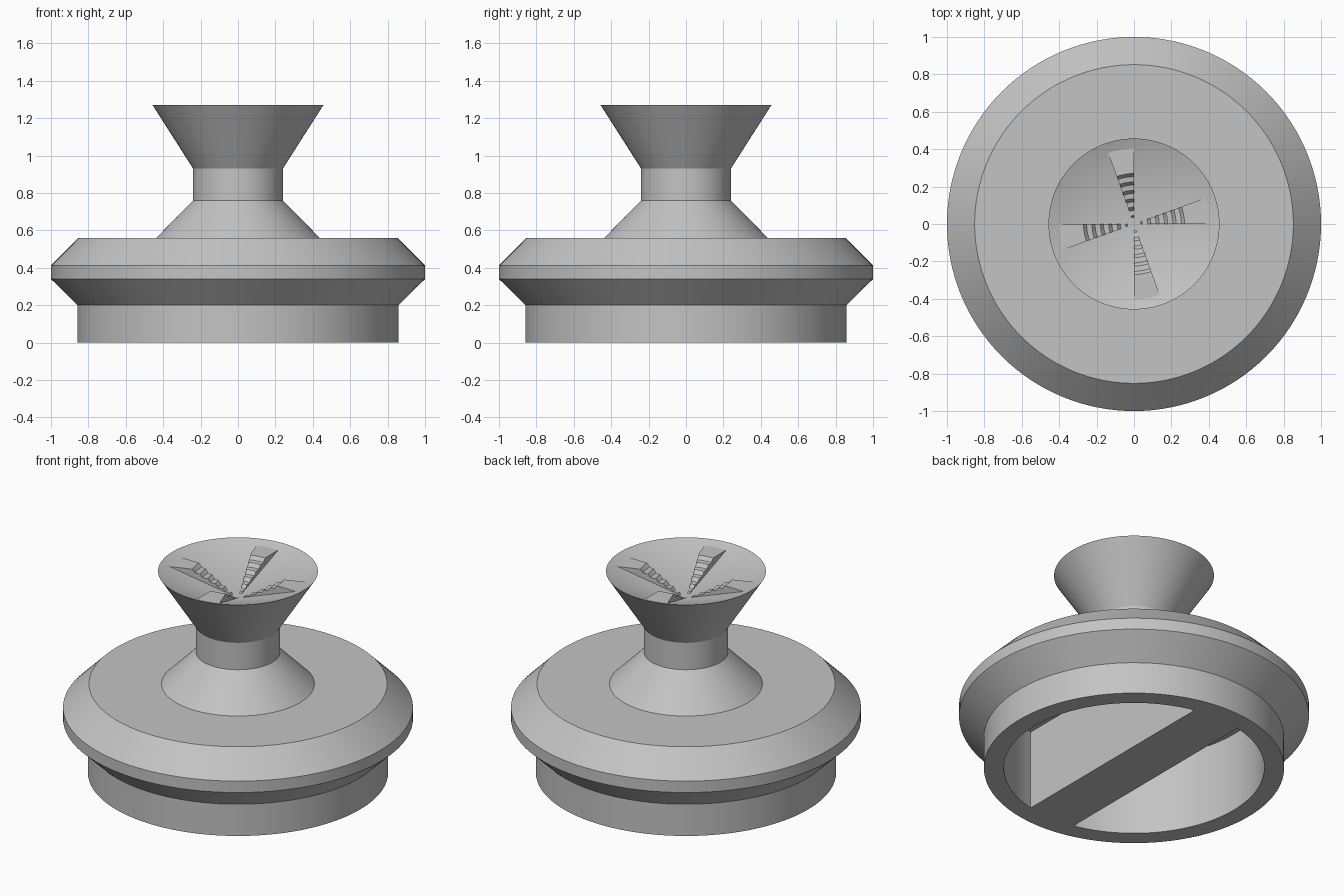
import bpy, bmesh
from math import sin, cos, pi, radians, asin

if "Cube" in bpy.data.objects:
    bpy.data.objects.remove(bpy.data.objects["Cube"])

SEGMENTS = 128
RIM_R, RIM_Z, BOWL_Z = 0.457, 1.27, 1.10
CAVITY_R, CAVITY_Z, BAR_HALF = 0.745, 0.5, 0.16

grey = bpy.data.materials.new("plain_grey")
grey.use_nodes = True
colour = (0.55, 0.55, 0.55, 1)
grey.diffuse_color = colour
grey.node_tree.nodes["Principled BSDF"].inputs["Base Color"].default_value = colour


def finish(bm, name, smooth=True):
    """Turn a bmesh into a named grey object."""
    bmesh.ops.remove_doubles(bm, verts=bm.verts, dist=1e-5)
    bmesh.ops.recalc_face_normals(bm, faces=bm.faces)
    mesh = bpy.data.meshes.new(name)
    bm.to_mesh(mesh)
    bm.free()
    mesh.materials.append(grey)
    obj = bpy.data.objects.new(name, mesh)
    bpy.context.collection.objects.link(obj)
    if smooth:
        bpy.ops.object.select_all(action="DESELECT")
        obj.select_set(True)
        bpy.context.view_layer.objects.active = obj
        bpy.ops.object.shade_smooth_by_angle(angle=radians(20))
    return obj


def sweep(bm, profile, start, angle, steps):
    """Sweep an (r, z) profile around z; return the rings of vertices."""
    rings = []
    for i in range(steps + 1):
        a = start + angle * i / steps
        rings.append([bm.verts.new((r * cos(a), r * sin(a), z)) for r, z in profile])
    return rings


def skin(bm, rings, closed):
    n = len(rings[0])
    for a, b in zip(rings, rings[1:]):
        for j in range(n if closed else n - 1):
            k = (j + 1) % n
            bm.faces.new((a[j], a[k], b[k], b[j]))


# Lid body with hollow underside, neck and flared knob with a conical bowl
body = [(0, CAVITY_Z), (CAVITY_R, CAVITY_Z), (CAVITY_R, 0), (0.858, 0),
        (0.858, 0.2), (1, 0.34), (1, 0.412), (0.852, 0.56), (0.437, 0.56),
        (0.24, 0.76), (0.24, 0.93), (RIM_R, RIM_Z), (0, BOWL_Z)]
bm = bmesh.new()
skin(bm, sweep(bm, body, 0, 2 * pi, SEGMENTS), False)
bmesh.ops.dissolve_degenerate(bm, dist=1e-5, edges=bm.edges)
finish(bm, "lid_body")

# Bar across the hollow underside, with ends following the round wall
bm = bmesh.new()
half = asin(BAR_HALF / CAVITY_R)
outline = []
for centre in (pi / 2, -pi / 2):
    for i in range(9):
        a = centre - half + 2 * half * i / 8
        outline.append(bm.verts.new((CAVITY_R * cos(a), CAVITY_R * sin(a), 0)))
base = bm.faces.new(outline)
top = bmesh.ops.extrude_face_region(bm, geom=[base])["geom"]
bmesh.ops.translate(bm, vec=(0, 0, CAVITY_Z),
                    verts=[v for v in top if isinstance(v, bmesh.types.BMVert)])
finish(bm, "underside_bar")

# Four small stepped wedges climbing from the middle of the bowl
STEPS, STAIR_R, STAIR_TOP = 6, 0.27, 1.25
tread, rise = STAIR_R / STEPS, (STAIR_TOP - BOWL_Z) / STEPS
slope = (RIM_Z - BOWL_Z) / RIM_R
meet = (STAIR_TOP - BOWL_Z) / slope
stair = [(0.002, BOWL_Z - 0.01), (0.002, BOWL_Z + 0.003)]
for s in range(1, STEPS + 1):
    z = BOWL_Z + s * rise
    stair += [(s * tread - 0.017, z - rise + 0.003), (s * tread, z)]
stair += [(meet, STAIR_TOP), (meet, STAIR_TOP - 0.01)]
for n, side in enumerate(("left", "back", "right", "front")):
    bm = bmesh.new()
    rings = sweep(bm, stair, n * pi / 2, radians(20), 7)
    skin(bm, rings, True)
    bm.faces.new(rings[0])
    bm.faces.new(rings[-1])
    finish(bm, side + "_bowl_stair")
